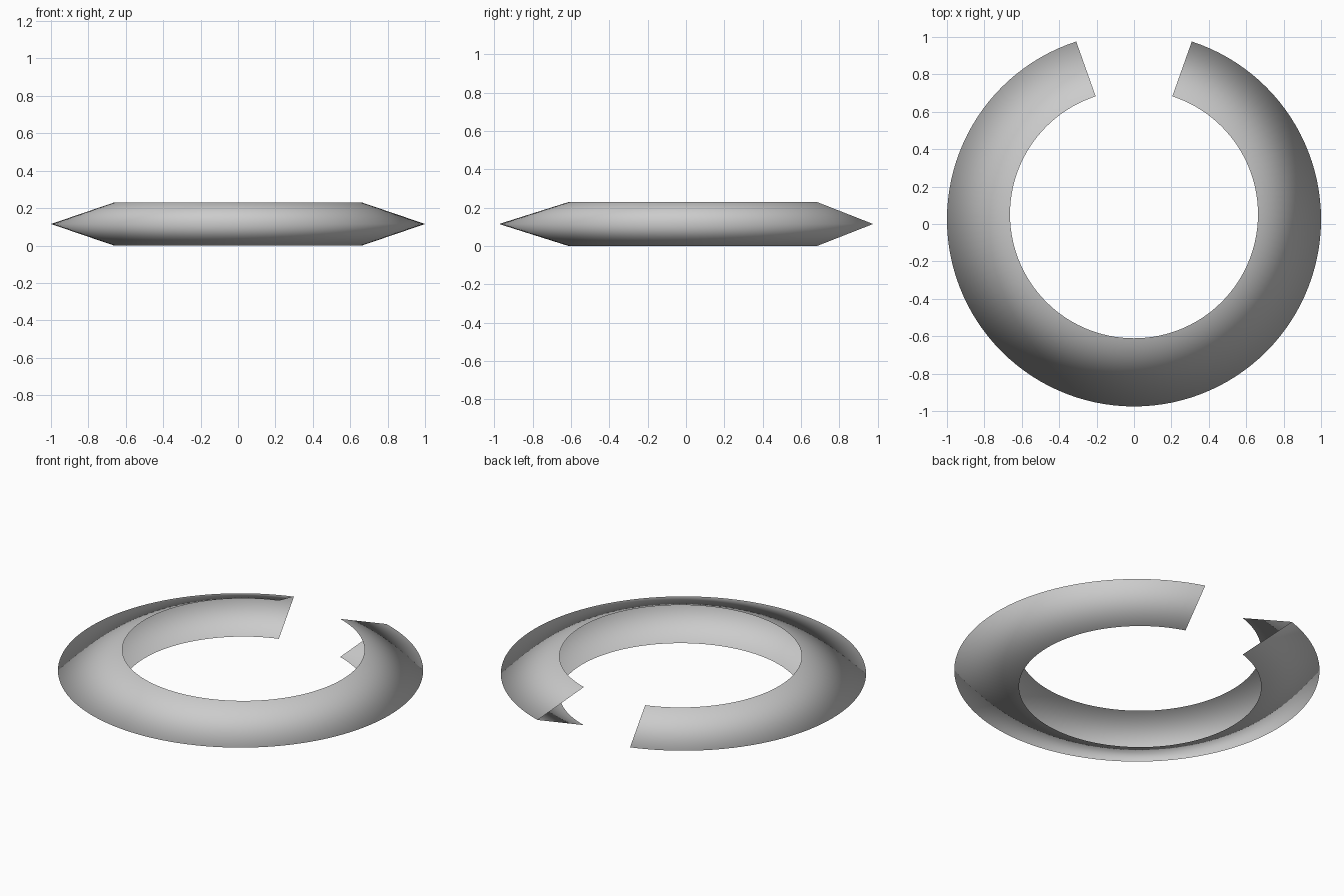
import bpy
import bmesh
import math

cube = bpy.data.objects.get("Cube")
if cube:
    bpy.data.objects.remove(cube, do_unlink=True)

SEGMENTS = 108
GAP = math.radians(18)          # half of the opening at the back
HEIGHT = 0.23

# Cross-section of the open V: radius, centre y, height
PROFILE = [(0.663, 0.052, 0.0),
           (1.0, 0.0245, HEIGHT / 2),
           (0.663, 0.052, HEIGHT)]

# Plain grey
grey = bpy.data.materials.new("light grey")
grey.use_nodes = True
color = (0.6, 0.6, 0.6, 1)
grey.diffuse_color = color
grey.node_tree.nodes["Principled BSDF"].inputs["Base Color"].default_value = color

# Sweep the V around the ring, leaving the gap and the inner side open
bm = bmesh.new()
rows = []
for i in range(SEGMENTS + 1):
    a = GAP + (2 * math.pi - 2 * GAP) * i / SEGMENTS
    rows.append([bm.verts.new((-r * math.sin(a), cy + r * math.cos(a), z))
                 for r, cy, z in PROFILE])
for a, b in zip(rows, rows[1:]):
    for k in range(len(PROFILE) - 1):
        face = bm.faces.new((a[k], b[k], b[k + 1], a[k + 1]))
        face.smooth = True

mesh = bpy.data.meshes.new("open_ring")
bm.to_mesh(mesh)
bm.free()
mesh.materials.append(grey)
ring = bpy.data.objects.new("open_ring", mesh)
bpy.context.collection.objects.link(ring)
